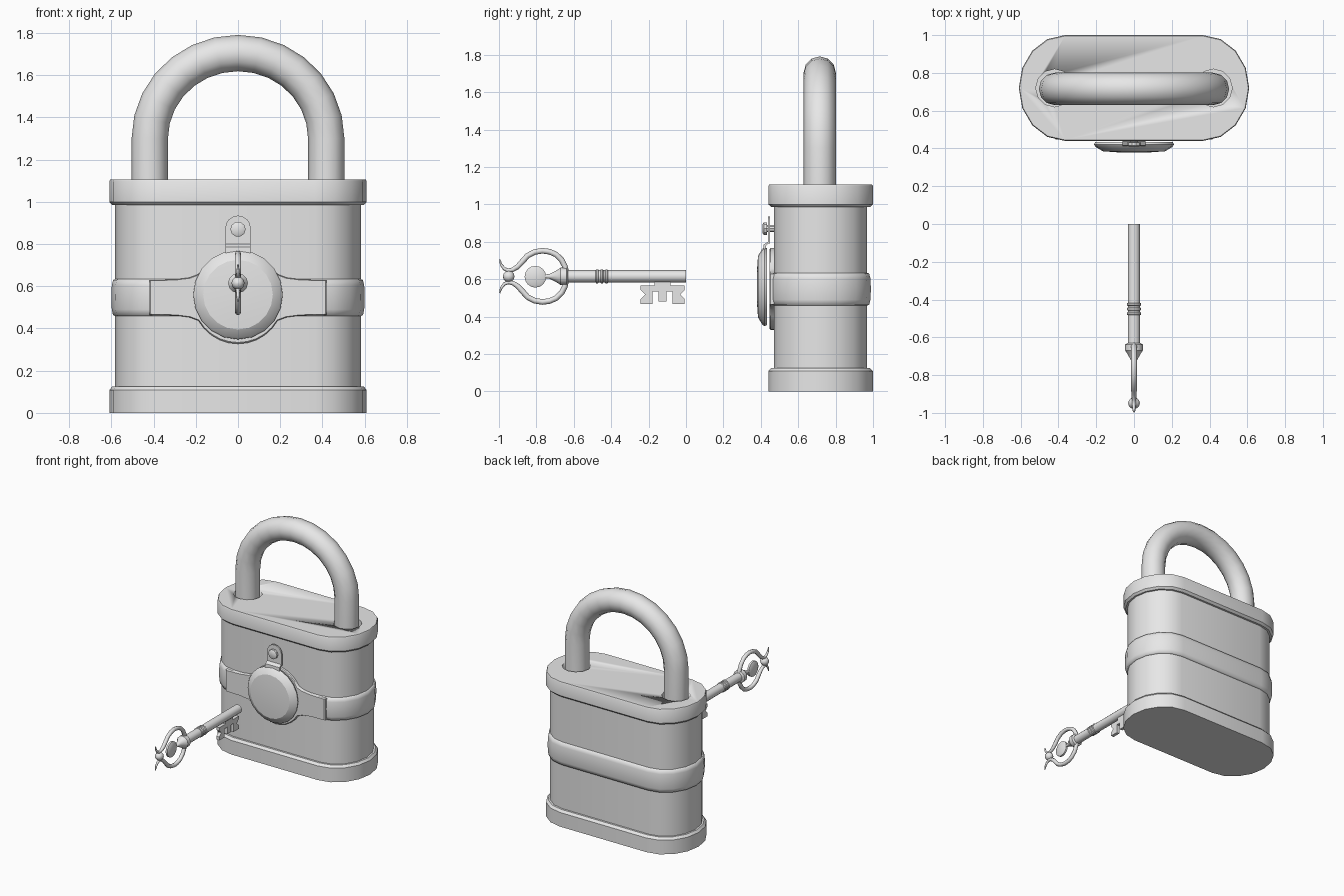
import bpy, bmesh, math
from mathutils import Vector

if "Cube" in bpy.data.objects:
    bpy.data.objects.remove(bpy.data.objects["Cube"])

steel = bpy.data.materials.new("steel grey")
steel.diffuse_color = (0.8, 0.8, 0.8, 1)
steel.use_nodes = True
steel.node_tree.nodes["Principled BSDF"].inputs["Base Color"].default_value = steel.diffuse_color
CY = 0.72      # depth centre of the lock
KZ = 0.615     # height of the key axis


def loft(name, rings, angle=35):
    """Skin a list of equal-length point rings and cap both ends."""
    bm = bmesh.new()
    vr = [[bm.verts.new(p) for p in r] for r in rings]
    n = len(vr[0])
    for a, b in zip(vr, vr[1:]):
        for i in range(n):
            j = (i + 1) % n
            bm.faces.new((a[i], a[j], b[j], b[i]))
    bm.faces.new(vr[0][::-1])
    bm.faces.new(vr[-1])
    bmesh.ops.recalc_face_normals(bm, faces=bm.faces)
    me = bpy.data.meshes.new(name)
    bm.to_mesh(me)
    bm.free()
    ob = bpy.data.objects.new(name, me)
    bpy.context.collection.objects.link(ob)
    me.materials.append(steel)
    bpy.ops.object.select_all(action='DESELECT')
    ob.select_set(True)
    bpy.context.view_layer.objects.active = ob
    bpy.ops.object.shade_smooth_by_angle(angle=math.radians(angle))
    return ob


def stadium(z, off, seg=8):
    """Rounded-end outline, off = inset from the full plate size."""
    pts = []
    for side in (1, -1):
        for i in range(seg + 1):
            a = math.pi * (i / seg - 0.5)
            pts.append((side * (0.365 + (0.245 - off) * math.cos(a)),
                        CY + side * (0.28 - off * 1.15) * math.sin(a), z))
    return pts


def lathe(name, profile, centre, axis='y', sides=16, angle=35):
    """Turn (radius, position) pairs about the y, z or x axis."""
    cx, cy, cz = centre
    rings = []
    for r, p in profile:
        ring = []
        for i in range(sides):
            a = 2 * math.pi * i / sides
            u, v = r * math.cos(a), r * math.sin(a)
            ring.append({'x': (cx + p, cy + u, cz + v),
                         'y': (cx + u, cy + p, cz + v),
                         'z': (cx + u, cy + v, cz + p)}[axis])
        rings.append(ring)
    return loft(name, rings, angle)


def sweep(name, path, radii, binormal, sides):
    """Round tube along a planar path."""
    path = [Vector(p) for p in path]
    b = Vector(binormal)
    rings = []
    for k, p in enumerate(path):
        t = (path[min(k + 1, len(path) - 1)] - path[max(k - 1, 0)]).normalized()
        n = t.cross(b)
        rings.append([p + radii[k] * (math.cos(a) * n + math.sin(a) * b)
                      for a in (2 * math.pi * i / sides for i in range(sides))])
    return loft(name, rings, 50)


# Lock body, end plates and the bulged waist band
loft("lock_body", [stadium(0.1, 0.027), stadium(1.0, 0.027)])
loft("bottom_plate", [stadium(0, 0), stadium(0.108, 0), stadium(0.125, 0.014)])
top = loft("top_plate", [stadium(0.985, 0.014), stadium(1.0, 0),
                         stadium(1.097, 0), stadium(1.105, 0.004)])
loft("waist_band", [stadium(0.459, 0.028), stadium(0.463, 0.018), stadium(0.49, 0.012),
                    stadium(0.547, 0.010), stadium(0.604, 0.012),
                    stadium(0.630, 0.018), stadium(0.634, 0.028)], 60)

# Sockets for the shackle legs
for s in (1, -1):
    cutter = lathe("socket_cutter", [(0.1, 1.05), (0.1, 1.2)], (s * 0.42, CY, 0), 'z', 12)
    cutter.hide_render = True
    bpy.context.view_layer.objects.active = top
    mod = top.modifiers.new("socket", 'BOOLEAN')
    mod.operation, mod.object = 'DIFFERENCE', cutter
    bpy.ops.object.modifier_apply(modifier=mod.name)
    bpy.data.objects.remove(cutter)

# Shackle
path = [(0.418, CY - 0.005, 1.03)]
for i in range(15):
    a = math.pi * i / 14
    path.append((0.418 * math.cos(a), CY - 0.005, 1.3 + 0.405 * math.sin(a)))
path.append((-0.418, CY - 0.005, 1.03))
sweep("shackle", path, [0.086] * len(path), (0, 1, 0), 12)

# Lock escutcheon: round back plate flaring into the waist band
half = [(0.42, 0.465), (0.30, 0.462), (0.23, 0.453)]
quarter = [(0.217 * math.cos(a), 0.547 + 0.22 * math.sin(a))
           for a in (math.radians(-30 - 60 * i / 5) for i in range(6))]
lower_r = half + quarter
lower = lower_r + [(-x, z) for x, z in lower_r[-2::-1]]
outline = lower + [(x, 1.094 - z) for x, z in lower[::-1]]
loft("escutcheon", [[(x * 0.985, 0.447, 0.547 + (z - 0.547) * 0.97) for x, z in outline],
                    [(x, 0.453, z) for x, z in outline],
                    [(x, 0.475, z) for x, z in outline]])

# Swinging keyhole cover
lathe("keyhole_cover", [(0.08, 0.379), (0.165, 0.385), (0.203, 0.408), (0.212, 0.420),
                        (0.205, 0.434)], (0, 0, 0.56), 'y', 20, 25)

# Cover hanger: rounded tab, bent foot and rivet
tab = [(0.06, 0.79)] + [(0.06 * math.cos(a), 0.875 + 0.06 * math.sin(a))
                        for a in (math.pi * i / 8 for i in range(9))] + [(-0.06, 0.79)]
loft("cover_tab", [[(x, y, z) for x, z in tab] for y in (0.438, 0.449)])
foot = [(0.449, 0.80), (0.438, 0.80), (0.415, 0.785), (0.412, 0.74), (0.425, 0.74), (0.427, 0.778)]
loft("cover_tab_foot", [[(x, y, z) for y, z in foot] for x in (-0.06, 0.06)], 20)
lathe("rivet", [(0.026, 0.410), (0.036, 0.416), (0.036, 0.432), (0.02, 0.433), (0.02, 0.475)],
      (0, 0, 0.87), 'y', 10)

# Key shaft with decorative rings and collar
lathe("key_shaft", [(0.033, -0.65), (0.033, 0.0)], (0, 0, KZ), 'y', 12)
for y in (-0.475, -0.45, -0.425):
    lathe("shaft_ring", [(0.033, y - 0.008), (0.038, y - 0.004), (0.038, y + 0.004),
                         (0.033, y + 0.008)], (0, 0, KZ), 'y', 12)
lathe("key_collar", [(0.010, -0.76), (0.012, -0.73), (0.036, -0.685), (0.047, -0.67),
                     (0.047, -0.638), (0.034, -0.63)], (0, 0, KZ), 'y', 12)

# Key bow: medallion, end ball and a mirrored pair of curved arms
lathe("bow_medallion", [(0.045, -0.014), (0.058, -0.007), (0.058, 0.007), (0.045, 0.014)],
      (0, -0.805, KZ - 0.002), 'x', 16)
lathe("bow_ball", [(0.031 * math.sin(math.pi * t), -0.031 * math.cos(math.pi * t))
                   for t in (0.02, 0.17, 0.33, 0.5, 0.67, 0.83, 0.98)],
      (0, -0.948, KZ), 'y', 12, 60)
arm = [(-0.640, 0.02), (-0.648, 0.055), (-0.665, 0.088), (-0.695, 0.117), (-0.73, 0.132),
       (-0.768, 0.137), (-0.81, 0.130), (-0.848, 0.110), (-0.875, 0.079), (-0.900, 0.052),
       (-0.925, 0.036), (-0.95, 0.031), (-0.972, 0.041), (-0.988, 0.062), (-0.996, 0.090)]
radii = [0.015] * 8 + [0.015, 0.014, 0.012, 0.011, 0.009, 0.007, 0.003]
for s, label in ((1, "upper"), (-1, "lower")):
    sweep("bow_arm_" + label, [(0, y, KZ + s * z) for y, z in arm], radii, (1, 0, 0), 8)

# Key bit: notched plate below the shaft
right = [(0.043, 0.565), (0.117, 0.565), (0.117, 0.542), (0.094, 0.518), (0.117, 0.495),
         (0.117, 0.468), (0.053, 0.468), (0.053, 0.533), (0.021, 0.533), (0.021, 0.480)]
bit = [(0.043, 0.60)] + right
bit = bit + [(-y, z) for y, z in bit[::-1]]
loft("key_bit", [[(x, y - 0.125, z) for y, z in bit] for x in (-0.012, 0.012)])
